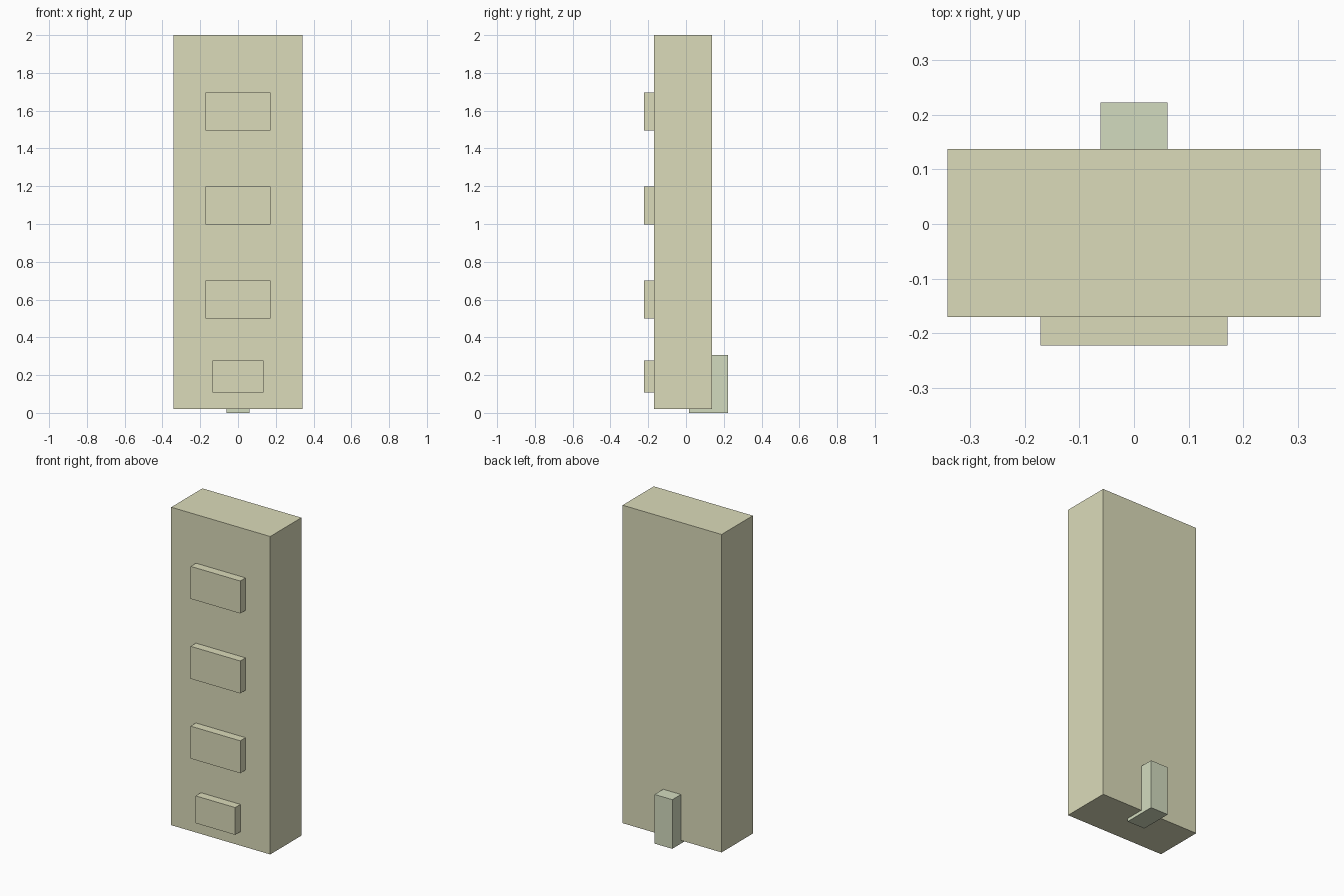
import bpy

if "Cube" in bpy.data.objects:
    bpy.data.objects.remove(bpy.data.objects["Cube"])


def material(name, color):
    m = bpy.data.materials.new(name)
    m.diffuse_color = (*color, 1)
    m.use_nodes = True
    m.node_tree.nodes["Principled BSDF"].inputs["Base Color"].default_value = m.diffuse_color
    return m


def box(name, half_width, y0, y1, z0, z1, mat):
    """Box centred on x = 0, spanning the given y and z ranges."""
    bpy.ops.mesh.primitive_cube_add(size=1, location=(0, (y0 + y1) / 2, (z0 + z1) / 2))
    ob = bpy.context.object
    ob.name = name
    ob.scale = (2 * half_width, y1 - y0, z1 - z0)
    bpy.ops.object.transform_apply(location=False, rotation=False, scale=True)
    ob.data.materials.append(mat)
    return ob


cream = material("cream", (0.71, 0.71, 0.49))
pale_green = material("pale_green", (0.65, 0.71, 0.52))

FRONT, BODY_FRONT, BODY_BACK, BACK = -0.222, -0.17, 0.137, 0.222

# Tall slab body
box("body", 0.341, BODY_FRONT, BODY_BACK, 0.02, 2.0, cream)

# Three large raised panels and a smaller one at the bottom
for i, z in enumerate((0.5, 0.997, 1.495)):
    box(f"front_panel_{i + 1}", 0.171, FRONT, BODY_FRONT, z, z + 0.202, cream)
box("lower_front_panel", 0.136, FRONT, BODY_FRONT, 0.107, 0.277, cream)

# Rear block, reaching into the body and slightly below it
box("rear_block", 0.061, 0.017, BACK, 0.0, 0.306, pale_green)
